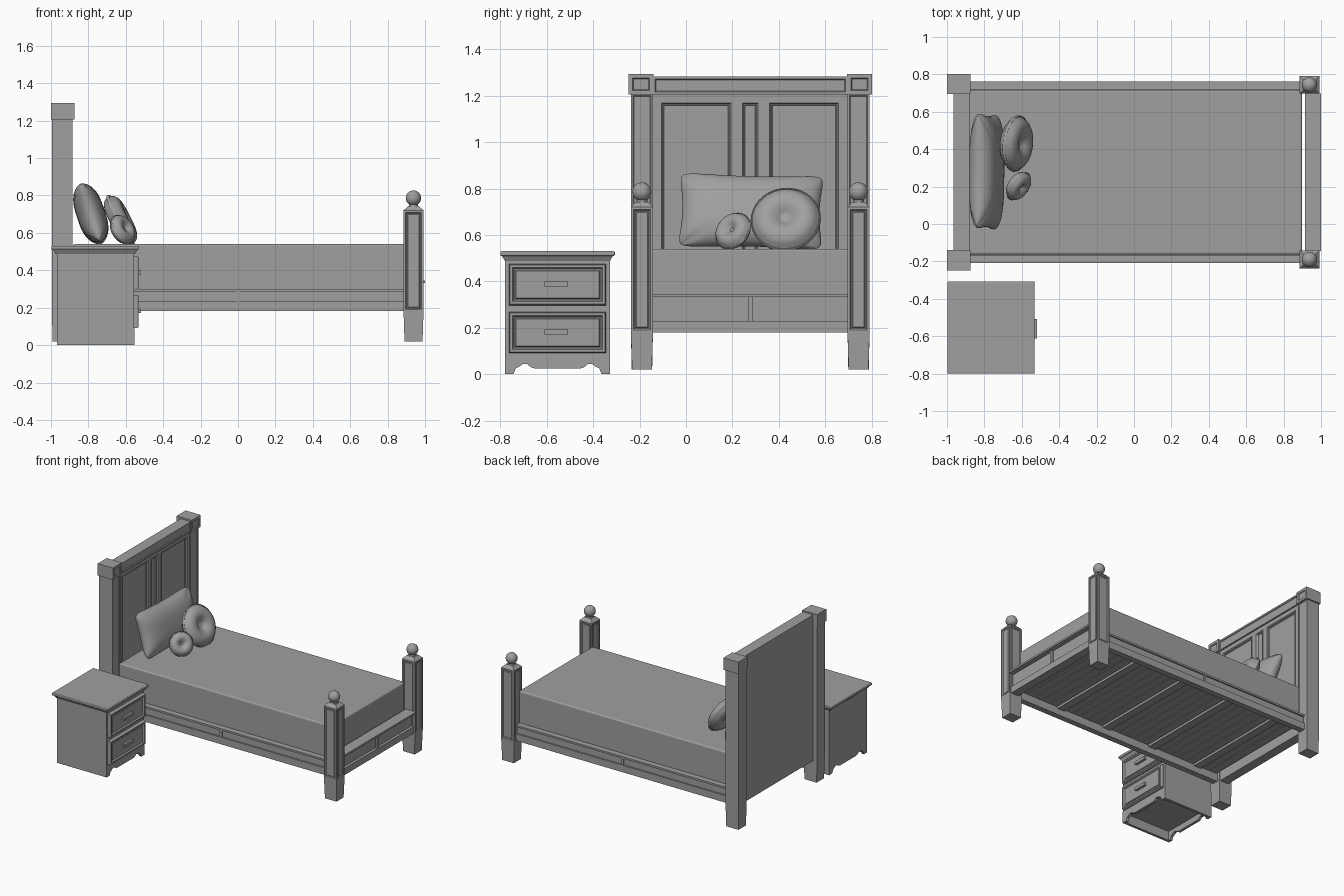
import bpy, bmesh, math
from mathutils import Matrix, Vector

if "Cube" in bpy.data.objects:
    bpy.data.objects.remove(bpy.data.objects["Cube"], do_unlink=True)

grey = bpy.data.materials.new("plain grey")
grey.use_nodes = True
COLOUR = (0.35, 0.35, 0.35, 1)
grey.diffuse_color = COLOUR
grey.node_tree.nodes["Principled BSDF"].inputs["Base Color"].default_value = COLOUR

MID = 0.277                      # centre line of the bed in y
FRONT, BACK = Vector((1, 0, 0)), Vector((-1, 0, 0))
LEFT, RIGHT = Vector((0, 1, 0)), Vector((0, -1, 0))


def finish(name, bm, smooth=False):
    bmesh.ops.recalc_face_normals(bm, faces=bm.faces)
    mesh = bpy.data.meshes.new(name)
    bm.to_mesh(mesh)
    bm.free()
    mesh.materials.append(grey)
    ob = bpy.data.objects.new(name, mesh)
    bpy.context.collection.objects.link(ob)
    if smooth:
        bpy.ops.object.select_all(action='DESELECT')
        ob.select_set(True)
        bpy.context.view_layer.objects.active = ob
        bpy.ops.object.shade_smooth_by_angle(angle=math.radians(50))
    return ob


def box(name, x, y, z, insets=(), sides=(FRONT,), low=1.0, high=1.0, bevel=0):
    """Box from ranges; low/high scale its ends, insets cut panels in its sides."""
    bm = bmesh.new()
    bmesh.ops.create_cube(bm, size=1)
    for v in bm.verts:
        s = low if v.co.z < 0 else high
        v.co = [sum(r) / 2 + c * k * (r[1] - r[0])
                for r, c, k in zip((x, y, z), v.co, (s, s, 1))]
    bm.normal_update()
    if insets:
        faces = [f for f in bm.faces if any(f.normal.dot(d) > 0.9 for d in sides)]
        for thick, depth in insets:
            bmesh.ops.inset_individual(bm, faces=faces, thickness=thick, depth=depth,
                                       use_even_offset=True)
    if bevel:
        bmesh.ops.bevel(bm, geom=bm.edges[:], offset=bevel, segments=3,
                        profile=0.5, affect='EDGES')
    return finish(name, bm)


def lathe(name, profile, matrix, steps=40):
    bm = bmesh.new()
    verts = [bm.verts.new((r, 0, z)) for r, z in profile]
    edges = [bm.edges.new(pair) for pair in zip(verts, verts[1:])]
    bmesh.ops.spin(bm, geom=verts + edges, axis=(0, 0, 1), cent=(0, 0, 0),
                   angle=math.tau, steps=steps)
    bmesh.ops.remove_doubles(bm, verts=bm.verts, dist=0.0002)
    bm.transform(matrix)
    return finish(name, bm, True)


MOULD = ((0.011, 0), (0.005, -0.006), (0.004, 0), (0.003, 0.003))
FINE = ((0.009, 0), (0.004, -0.003))

# Headboard posts with square caps, and foot posts with ball finials
for side, s in (("left", 1), ("right", -1)):
    c = MID + s * 0.467
    span = (c - 0.0475, c + 0.0475)
    box(f"head_post_{side}", (-0.995, -0.885), span, (0.18, 1.21), FINE)
    box(f"head_leg_{side}", (-0.995, -0.885), span, (0.02, 0.18), low=0.93)
    cc = MID + s * 0.471
    box(f"head_cap_{side}", (-1, -0.874), (cc - 0.054, cc + 0.054), (1.205, 1.295),
        ((0.018, 0), (0.004, -0.006)))
    box(f"foot_post_{side}", (0.885, 0.992), span, (0.18, 0.72), MOULD,
        (FRONT, BACK, LEFT, RIGHT))
    box(f"foot_leg_{side}", (0.885, 0.992), span, (0.02, 0.18), low=0.9)
    box(f"foot_post_top_{side}", (0.885, 0.992), span, (0.72, 0.743), high=0.55)
    ball = [(0.041 * math.sin(t * math.pi / 16), 0.786 - 0.041 * math.cos(t * math.pi / 16))
            for t in range(3, 17)]
    lathe(f"finial_{side}", [(0.026, 0.738)] + ball, Matrix.Translation((0.938, c, 0)), 24)

# Headboard: back sheet, top rail, stiles and three moulded panels
inner = (MID - 0.422, MID + 0.422)
box("headboard_back", (-0.963, -0.915), inner, (0.18, 1.21))
box("headboard_top_rail", (-0.965, -0.88), inner, (1.205, 1.284),
    ((0.012, 0), (0.004, -0.005)))
box("headboard_upper_rail", (-0.92, -0.892), inner, (1.176, 1.206))
box("headboard_lower_rail", (-0.92, -0.892), inner, (0.18, 0.36))
panels = {"right": (-0.112, 0.199), "centre": (0.237, 0.316), "left": (0.354, 0.663)}
edge = inner[0]
for side, (a, b) in panels.items():
    box(f"headboard_stile_{side}", (-0.92, -0.892), (edge, a), (0.36, 1.176))
    box(f"headboard_panel_{side}", (-0.925, -0.888), (a, b), (0.36, 1.176),
        ((0.006, 0), (0.005, -0.009), (0.004, 0), (0.003, -0.004)))
    edge = b
box("headboard_stile_end", (-0.92, -0.892), (edge, inner[1]), (0.36, 1.176))


# Side rails: recessed core, lower bar, top lip and a middle divider
def y_range(s, a, b):
    return tuple(sorted((MID + s * a, MID + s * b)))


length = (-0.89, 0.89)
for side, s in (("left", 1), ("right", -1)):
    box(f"side_rail_core_{side}", length, y_range(s, 0.442, 0.475), (0.19, 0.295))
    box(f"side_rail_bar_{side}", length, y_range(s, 0.442, 0.486), (0.182, 0.235))
    box(f"side_rail_lip_{side}", length, y_range(s, 0.442, 0.486), (0.286, 0.3))
    box(f"side_rail_divider_{side}", (-0.009, 0.009), y_range(s, 0.442, 0.483), (0.23, 0.29))

# Foot rail
box("foot_rail_core", (0.917, 0.962), inner, (0.19, 0.335))
box("foot_rail_bar", (0.917, 0.982), inner, (0.18, 0.23))
box("foot_rail_lip", (0.914, 1.0), inner, (0.332, 0.346))
box("foot_rail_divider", (0.92, 0.975), (MID - 0.01, MID + 0.01), (0.23, 0.335))

# Narrow slats under the mattress, a few of them thicker, on a solid base
for i in range(26):
    x = -0.875 + i * 0.068
    box(f"slat_{i + 1}", (x, x + 0.062), (MID - 0.443, MID + 0.443),
        (0.24 - 0.012 * (i % 6 == 2), 0.26))
box("mattress_base", (-0.885, 0.896), (MID - 0.443, MID + 0.443), (0.255, 0.29))
box("mattress", (-0.882, 0.897), (MID - 0.44, MID + 0.44), (0.285, 0.54), bevel=0.01)


# Large pillow: two puffed sheets with rounded corners, leaning on the headboard
bm = bmesh.new()
for s in (1, -1):
    new = bmesh.ops.create_grid(bm, x_segments=36, y_segments=28, size=1)["verts"]
    for v in new:
        # even out the grid towards the rim, then round the square's corners
        u, w = math.sin(v.co.x * math.pi / 2), math.sin(v.co.y * math.pi / 2)
        puff = max(0, (1 - abs(u) ** 4) * (1 - abs(w) ** 3)) ** 0.5
        norm = (abs(u) ** 9 + abs(w) ** 9) ** (1 / 9)
        k = max(abs(u), abs(w)) / norm if norm > 0 else 1
        v.co = (s * 0.076 * puff, k * u * 0.318 * (1 - 0.07 * (1 - w * w)),
                k * w * 0.172 * (1 - 0.09 * (1 - u * u)))
bmesh.ops.remove_doubles(bm, verts=bm.verts, dist=0.0004)
bm.transform(Matrix.Translation((-0.787, 0.28, 0.702)) @ Matrix.Rotation(-0.32, 4, 'Y')
             @ Matrix.Rotation(-0.025, 4, 'X'))
finish("large_pillow", bm, True)

# Round cushions with a soft dimple and piping on the rim
half = [(0, 0.13), (0.06, 0.12), (0.1, 0.11), (0.17, 0.15), (0.25, 0.21), (0.37, 0.28),
        (0.5, 0.32), (0.64, 0.32), (0.78, 0.27), (0.89, 0.18), (0.95, 0.07), (0.97, 0.05),
        (0.99, 0.06), (1.01, 0.04)]
shape = half + [(1.02, 0)] + [(r, -z) for r, z in reversed(half)]
for name, radius, plump, place, yaw, tilt in (
        ("large_round_cushion", 0.149, 1, (-0.628, 0.43, 0.667), -0.1, 0.47),
        ("small_round_cushion", 0.086, 1.25, (-0.617, 0.203, 0.617), -0.62, 0.47)):
    lathe(name, [(r * radius, z * radius * plump) for r, z in shape],
          Matrix.Translation(place) @ Matrix.Rotation(yaw, 4, 'Z')
          @ Matrix.Rotation(math.pi / 2 - tilt, 4, 'Y'))

# Nightstand: carcass, side boards and moulded top
SX, SY = (-0.968, -0.555), (-0.78, -0.328)
box("nightstand_body", SX, SY, (0.07, 0.49))
for side, y in (("left", SY[1]), ("right", SY[0] + 0.02)):
    box(f"nightstand_side_{side}", SX, (y - 0.02, y), (0, 0.07))
box("nightstand_top_moulding", (-0.988, -0.537), (-0.795, -0.314), (0.488, 0.512), low=0.94)
box("nightstand_top", (-0.997, -0.531), (-0.8, -0.307), (0.51, 0.53), bevel=0.005)

# Shaped aprons, front and back
arch = [(0.226, 0), (0.19, 0), (0.18, 0.025), (0.165, 0.032), (0.15, 0.043),
        (0.13, 0.043), (0.115, 0.03), (0.1, 0.025)]
outline = [(0.226, 0.09)] + arch
outline += [(-y, z) for y, z in reversed(outline)]
for name, x in (("front", SX[1] - 0.018), ("back", SX[0])):
    bm = bmesh.new()
    face = bm.faces.new([bm.verts.new((x, sum(SY) / 2 + y, z)) for y, z in outline])
    moved = bmesh.ops.extrude_face_region(bm, geom=[face])["geom"]
    bmesh.ops.translate(bm, vec=(0.02, 0, 0),
                        verts=[g for g in moved if isinstance(g, bmesh.types.BMVert)])
    finish(f"nightstand_apron_{name}", bm)

# Drawers with sloped, moulded fronts and bar handles
for name, z in (("upper", 0.387), ("lower", 0.181)):
    box(f"drawer_{name}", (-0.56, -0.541), (-0.764, -0.344), (z - 0.09, z + 0.088),
        ((0.005, 0.01), (0.011, 0), (0.006, -0.01), (0.005, 0), (0.004, 0.005)))
    box(f"drawer_handle_{name}", (-0.545, -0.518), (-0.611, -0.508), (z - 0.01, z + 0.012))
